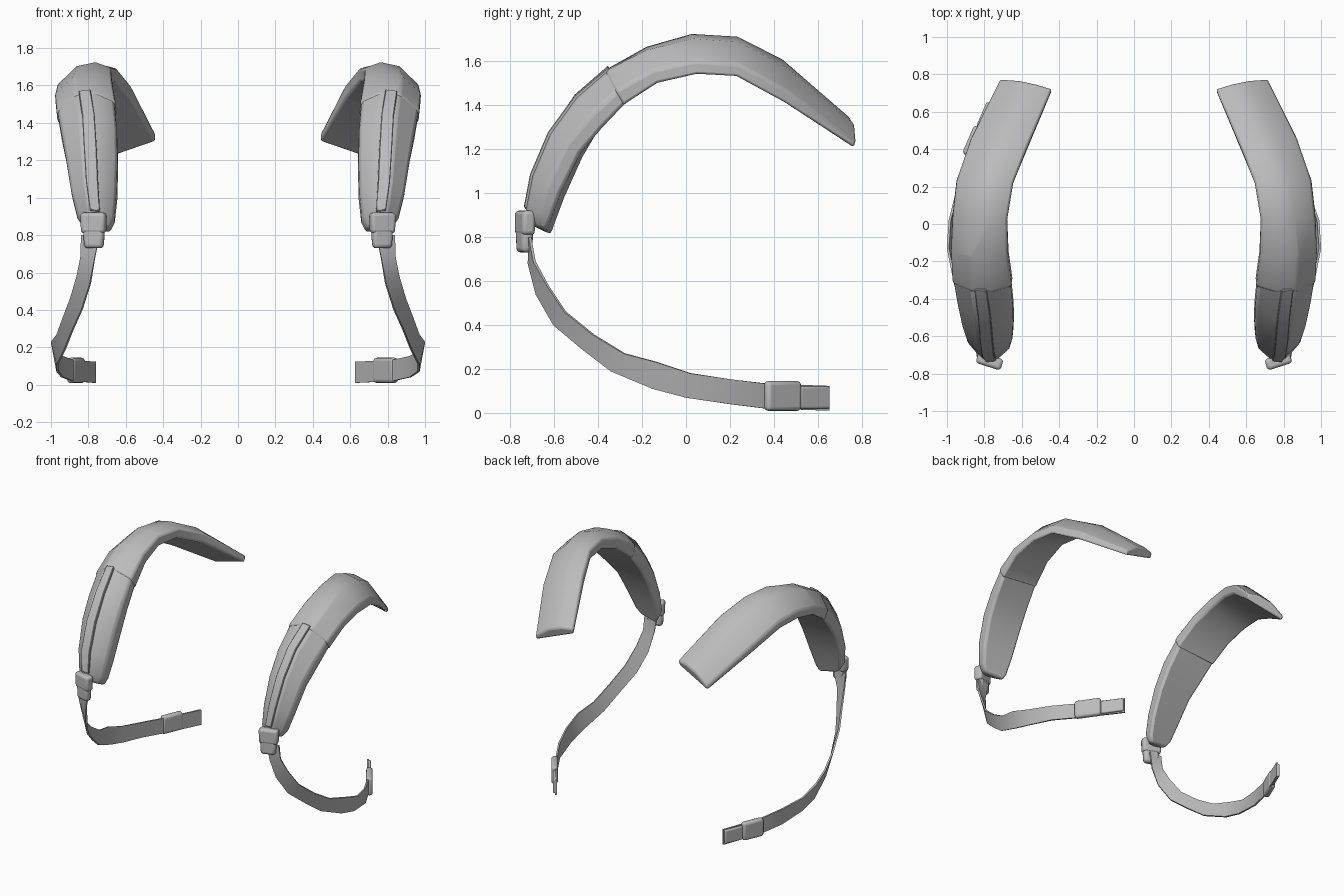
import bpy, bmesh, math
from mathutils import Vector, Matrix

if "Cube" in bpy.data.objects:
    bpy.data.objects.remove(bpy.data.objects["Cube"])

grey = bpy.data.materials.new("strap grey")
grey.diffuse_color = (0.5, 0.5, 0.5, 1)
grey.use_nodes = True
grey.node_tree.nodes["Principled BSDF"].inputs["Base Color"].default_value = grey.diffuse_color


def finish(bm, name, side, bevel=0.0, segments=2, angle=35):
    """Mirror to the wanted side, turn into an object, round and shade it."""
    bm.transform(Matrix.Diagonal((side, 1, 1, 1)))
    bmesh.ops.recalc_face_normals(bm, faces=bm.faces)
    mesh = bpy.data.meshes.new(name)
    bm.to_mesh(mesh)
    bm.free()
    ob = bpy.data.objects.new(name, mesh)
    bpy.context.collection.objects.link(ob)
    mesh.materials.append(grey)
    if bevel:
        mod = ob.modifiers.new("round", 'BEVEL')
        mod.width, mod.segments = bevel, segments
        mod.limit_method, mod.angle_limit = 'ANGLE', math.radians(35)
    bpy.ops.object.select_all(action='DESELECT')
    ob.select_set(True)
    bpy.context.view_layer.objects.active = ob
    bpy.ops.object.shade_smooth_by_angle(angle=math.radians(angle))


def loft(rings):
    """Closed cross-sections joined into a capped solid."""
    bm = bmesh.new()
    loops = [[bm.verts.new(p) for p in ring] for ring in rings]
    n = len(loops[0])
    for a, b in zip(loops, loops[1:]):
        for i in range(n):
            j = (i + 1) % n
            bm.faces.new((a[i], a[j], b[j], b[i]))
    bm.faces.new(loops[0])
    bm.faces.new(loops[-1])
    return bm


# Pad stations: inner bottom edge, outer bottom edge, crest
PAD = [
    ((.68, -.61, .81), (.82, -.635, .83), (.76, -.715, .86)),
    ((.655, -.595, .86), (.86, -.615, .88), (.765, -.73, .93)),
    ((.64, -.55, .98), (.89, -.57, 1.0), (.78, -.70, 1.08)),
    ((.635, -.47, 1.16), (.92, -.48, 1.18), (.79, -.62, 1.27)),
    ((.64, -.39, 1.30), (.945, -.385, 1.29), (.80, -.50, 1.44)),
    ((.65, -.28, 1.45), (.965, -.27, 1.41), (.82, -.35, 1.57)),
    ((.67, -.14, 1.56), (.975, -.13, 1.50), (.83, -.18, 1.66)),
    ((.68, .03, 1.62), (.97, .05, 1.54), (.82, .03, 1.715)),
    ((.65, .21, 1.62), (.95, .23, 1.53), (.79, .24, 1.70)),
    ((.57, .40, 1.53), (.87, .45, 1.41), (.72, .45, 1.59)),
    ((.44, .71, 1.30), (.715, .765, 1.205), (.575, .76, 1.325)),
]
PAD = [tuple(Vector(p) for p in s) for s in PAD]


def pad_ring(station, scale=1.0):
    a, b, crest = station
    mid = (a + b) / 2
    d = crest - mid
    pts = [a, a + d * .55, a.lerp(b, .3) + d * .95, a.lerp(b, .65) + d,
           b + d * .45, b]
    c = mid + d * .4
    return [c + (p - c) * scale for p in pts]


def tab_ring(station, half, lift):
    a, b, crest = station
    d = crest - (a + b) / 2
    lo, hi = a.lerp(b, .5 - half), a.lerp(b, .5 + half)
    return [lo + d * .9, lo + d * (1 + lift), hi + d * (1 + lift), hi + d * .9]


# Webbing stations: lower edge, upper edge
WEB = [
    ((.74, -.71, .80), (.84, -.71, .80)), ((.765, -.715, .68), (.84, -.69, .69)),
    ((.79, -.68, .54), (.86, -.63, .58)), ((.835, -.60, .40), (.895, -.55, .46)),
    ((.885, -.47, .29), (.935, -.42, .355)), ((.925, -.34, .19), (.965, -.28, .27)),
    ((.965, -.15, .11), (.995, -.13, .23)), ((.965, 0, .07), (.985, .02, .18)),
]
# The free ends curl in by different amounts on the two sides
TAIL = {1: [(.92, .2), (.83, .36), (.63, .65)],
        -1: [(.94, .2), (.885, .37), (.765, .65)]}


def web_rings(stations, thick):
    rings = []
    for i, (p, q) in enumerate(stations):
        before = stations[max(i - 1, 0)]
        after = stations[min(i + 1, len(stations) - 1)]
        travel = (after[0] + after[1]) - (before[0] + before[1])
        n = travel.cross(p - q).normalized() * thick / 2
        rings.append([p + n, q + n, q - n, p - n])
    return rings


def block(name, side, centre, size, turn, bevel, taper=1.0):
    """Rounded box turned about z, lower edge optionally narrower."""
    bm = bmesh.new()
    bmesh.ops.create_cube(bm, size=1)
    for v in bm.verts:
        if v.co.z < 0:
            v.co.x *= taper
    bm.transform(Matrix.Translation(centre) @ Matrix.Rotation(turn, 4, 'Z')
                 @ Matrix.Diagonal((*size, 1)))
    finish(bm, name, side, bevel, 3)


for side, label in ((1, "right"), (-1, "left")):
    # Padded shoulder section in two overlapping covers
    upper = [PAD[5][k].lerp(PAD[4][k], .12) for k in range(3)]
    finish(loft([pad_ring(s) for s in [upper] + PAD[5:]]),
           label + "_upper_pad", side, .012)
    finish(loft([pad_ring(s, .97) for s in PAD[:6]]),
           label + "_lower_pad", side, .016)
    # Raised strip down the front of the pad
    halves = (.13, .13, .12, .11, .10)
    finish(loft([tab_ring(s, h, .05) for s, h in zip(PAD[1:6], halves)]),
           label + "_front_strip", side, .004, 1)

    # Buckle joining pad and webbing
    turn = math.radians(18)
    block(label + "_top_buckle", side, (.772, -.733, .865), (.14, .062, .11),
          turn, .018, .95)
    block(label + "_top_buckle_tongue", side, (.77, -.735, .785), (.118, .055, .11),
          turn, .02, .88)

    # Webbing sweeping down and back
    tail = TAIL[side]
    web = [(Vector(p), Vector(q)) for p, q in WEB]
    for (x, y), z in zip(tail, (.04, .02, .01)):
        web.append((Vector((x, y, z)), Vector((x, y, z + .113))))
    finish(loft(web_rings(web, .012)), label + "_webbing", side)

    # Slider buckle and folded end on the webbing
    start, end = Vector(tail[1]), Vector(tail[2])
    run = (end - start).normalized()
    out = Vector((run.y, -run.x))
    angle = math.atan2(run.y, run.x)
    length = (end - start).length
    c = start + run * length * .25 + out * .012
    block(label + "_slider", side, (c.x, c.y, .077), (length * .54, .045, .135),
          angle, .018)
    c = start + run * length * .75 + out * .010
    block(label + "_webbing_end", side, (c.x, c.y, .07), (length * .46, .024, .10),
          angle, .008)
